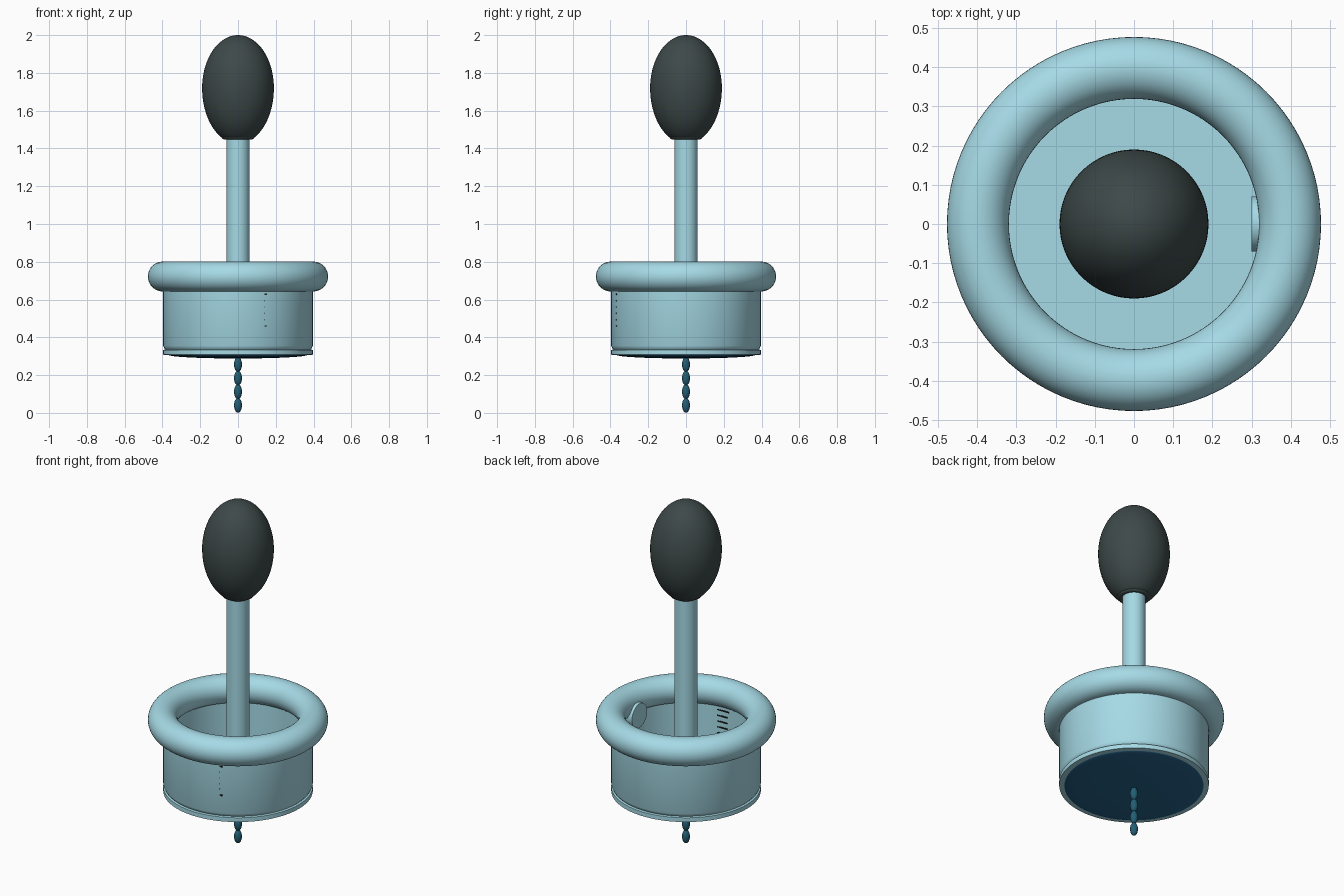
import bpy, bmesh, math
from mathutils import Matrix

if "Cube" in bpy.data.objects:
    bpy.data.objects.remove(bpy.data.objects["Cube"])


def mat(name, rgb):
    m = bpy.data.materials.new(name)
    m.diffuse_color = (*rgb, 1)
    m.use_nodes = True
    m.node_tree.nodes["Principled BSDF"].inputs["Base Color"].default_value = m.diffuse_color
    return m


LIGHT = mat("pale blue", (0.38, 0.70, 0.79))
DARK = mat("charcoal", (0.047, 0.066, 0.066))
CAP = mat("deep blue", (0.019, 0.125, 0.26))
BEAD = mat("teal blue", (0.016, 0.115, 0.18))
MARK = mat("black", (0.01, 0.012, 0.012))


def finish(name, bm, material, smooth=True):
    bmesh.ops.remove_doubles(bm, verts=bm.verts, dist=1e-5)
    bmesh.ops.recalc_face_normals(bm, faces=bm.faces)
    me = bpy.data.meshes.new(name)
    bm.to_mesh(me)
    bm.free()
    me.materials.append(material)
    ob = bpy.data.objects.new(name, me)
    bpy.context.collection.objects.link(ob)
    if smooth:
        bpy.ops.object.select_all(action='DESELECT')
        ob.select_set(True)
        bpy.context.view_layer.objects.active = ob
        bpy.ops.object.shade_smooth_by_angle(angle=math.radians(35))
    return ob


def lathe(name, profile, material, steps=96):
    """Spin a profile of (radius, z) points round the z axis."""
    bm = bmesh.new()
    vs = [bm.verts.new((r, 0, z)) for r, z in profile]
    es = [bm.edges.new(p) for p in zip(vs, vs[1:])]
    bmesh.ops.spin(bm, geom=vs + es, cent=(0, 0, 0), axis=(0, 0, 1),
                   angle=2 * math.pi, steps=steps)
    return finish(name, bm, material)


def arc(r0, z0, a, b, start, end, n):
    pts = []
    for i in range(n + 1):
        t = math.radians(start + (end - start) * i / n)
        pts.append((max(0, r0 + a * math.cos(t)), z0 + b * math.sin(t)))
    return pts


# thin-walled cup with a bottom lip and an inner floor
lathe("cup", [(0, 0.335), (0.369, 0.335), (0.369, 0.72), (0.396, 0.72),
              (0.396, 0.355), (0.391, 0.343), (0.385, 0.336), (0.396, 0.333),
              (0.396, 0.308), (0.368, 0.306), (0.368, 0.32), (0, 0.32)], LIGHT)

# rounded rim
lathe("rim", arc(0.398, 0.722, 0.079, 0.079, 0, 360, 40), LIGHT)

# shallow domed plate under the cup
lathe("bottom_plate", [(0, 0.315), (0.37, 0.315)]
      + arc(0, 0.308, 0.37, 0.02, 0, -90, 16), CAP)

# rod
lathe("rod", [(0, 0.33), (0.061, 0.33), (0.061, 1.5), (0, 1.5)], LIGHT, 48)

# egg-shaped grip with a small rolled collar at the bottom
lathe("grip", [(0.06, 1.47), (0.065, 1.455), (0.08, 1.455)]
      + arc(0, 1.72, 0.19, 0.295, -62, 0, 16)
      + arc(0, 1.72, 0.19, 0.28, 0, 90, 20)[1:], DARK, 64)
lathe("grip_collar", arc(0.073, 1.461, 0.015, 0.013, 0, 360, 16), DARK, 64)

# hanging beads
for i in range(4):
    lathe(f"bead_{i + 1}", arc(0, 0.04 + 0.072 * i, 0.021, 0.039, -90, 90, 16), BEAD, 24)

# round button on the inner wall
bm = bmesh.new()
bmesh.ops.create_cone(bm, cap_ends=True, segments=48, radius1=0.07, radius2=0.07, depth=0.085,
                      matrix=Matrix.Translation((0.3425, 0, 0.665))
                      @ Matrix.Rotation(math.pi / 2, 4, 'Y'))
finish("inner_button", bm, LIGHT)

# measuring marks on the inner wall, the end ones longer
for i in range(6):
    w = 0.174 if i in (0, 5) else 0.152
    bm = bmesh.new()
    bmesh.ops.create_cube(bm, size=1, matrix=Matrix.Translation((0.067, -0.3675, 0.46 + 0.0335 * i))
                          @ Matrix.Diagonal((w, 0.006, 0.007, 1)))
    finish(f"level_mark_{i + 1}", bm, MARK, False)
